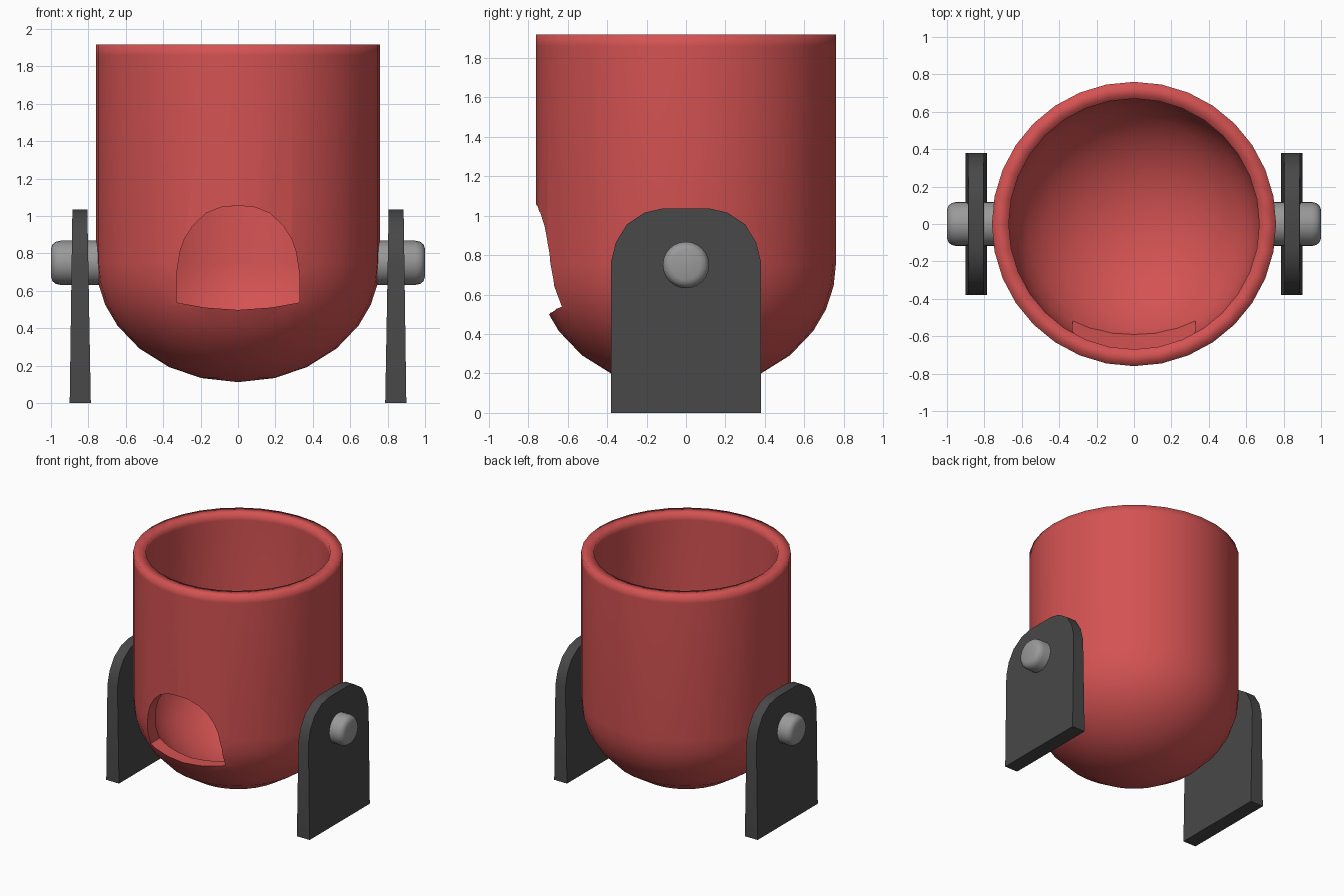
import bpy, bmesh, math

if "Cube" in bpy.data.objects:
    bpy.data.objects.remove(bpy.data.objects["Cube"])


def material(name, rgb):
    m = bpy.data.materials.new(name)
    m.diffuse_color = (*rgb, 1)
    m.use_nodes = True
    m.node_tree.nodes["Principled BSDF"].inputs["Base Color"].default_value = m.diffuse_color
    return m


red = material("red", (0.66, 0.085, 0.085))
dark = material("dark grey", (0.065, 0.065, 0.065))
grey = material("mid grey", (0.32, 0.32, 0.32))


def finish(bm, name, mat):
    bmesh.ops.recalc_face_normals(bm, faces=bm.faces)
    me = bpy.data.meshes.new(name)
    bm.to_mesh(me)
    bm.free()
    ob = bpy.data.objects.new(name, me)
    bpy.context.collection.objects.link(ob)
    me.materials.append(mat)
    return ob


def smooth(ob, angle):
    bpy.ops.object.select_all(action='DESELECT')
    bpy.context.view_layer.objects.active = ob
    ob.select_set(True)
    bpy.ops.object.shade_smooth_by_angle(angle=math.radians(angle))


def lathe(profile, name, mat, steps):
    # profile of (radius, height), spun around z
    bm = bmesh.new()
    vs = [bm.verts.new((r, 0, z)) for r, z in profile]
    es = [bm.edges.new(p) for p in zip(vs, vs[1:])]
    bmesh.ops.spin(bm, geom=vs + es, cent=(0, 0, 0), axis=(0, 0, 1),
                   angle=2 * math.pi, steps=steps, use_duplicate=False)
    bmesh.ops.remove_doubles(bm, verts=bm.verts, dist=1e-4)
    return finish(bm, name, mat)


def prism(front, back, name, mat):
    # two matching outlines joined into a solid
    bm = bmesh.new()
    a = [bm.verts.new(p) for p in front]
    b = [bm.verts.new(p) for p in back]
    bm.faces.new(a)
    bm.faces.new(b[::-1])
    n = len(a)
    for i in range(n):
        j = (i + 1) % n
        bm.faces.new((a[j], a[i], b[i], b[j]))
    return finish(bm, name, mat)


# Cup: outer wall with domed base, flat rim and offset inner wall
angles = (75, 61, 46, 32, 21, 10, 0)


def dome(r, h):
    return [(r * math.cos(math.radians(a)), 0.755 - h * math.sin(math.radians(a)))
            for a in angles]


outer = [(0, 0.112)] + dome(0.76, 0.643) + [(0.76, 1.86), (0.76, 1.918)]
inner = [(0, 0.2)] + dome(0.67, 0.555) + [(0.67, 1.86), (0.67, 1.918)]
cup = lathe(outer + inner[::-1], "cup", red, 32)

# Arched opening cut through the front wall
half = [(0.33, 0.538), (0.33, 0.68), (0.31, 0.81), (0.285, 0.88), (0.24, 0.95),
        (0.17, 1.015), (0.09, 1.047)]
arch = [(0, 0.498), (0.18, 0.511)] + half + [(0, 1.056)]
arch += [(-x, z) for x, z in half[::-1]] + [(-0.18, 0.511)]
cutter = prism([(x, -1, z) for x, z in arch], [(x, -0.3, z) for x, z in arch],
               "opening_cutter", red)
cutter.hide_render = True
mod = cup.modifiers.new("opening", 'BOOLEAN')
mod.object, mod.operation, mod.solver = cutter, 'DIFFERENCE', 'EXACT'
bpy.context.view_layer.objects.active = cup
bpy.ops.object.modifier_apply(modifier=mod.name)
bpy.data.objects.remove(cutter)
smooth(cup, 40)
# soft shading over the rim
for e in cup.data.edges:
    if all(cup.data.vertices[v].co.z > 1.9 for v in e.vertices):
        e.use_edge_sharp = False

# Side plates with clipped round tops, tapering upward, and axle pins
side = [(0.38, 0), (0.38, 0.765), (0.355, 0.865), (0.30, 0.955), (0.21, 1.015), (0.12, 1.036)]
outline = side + [(-y, z) for y, z in side[::-1]]
for s, label in ((1, "right"), (-1, "left")):
    plate = prism([(s * (0.787 + 0.018 * z), y, z) for y, z in outline],
                  [(s * (0.9 - 0.014 * z), y, z) for y, z in outline],
                  label + "_support", dark)
    smooth(plate, 35)
    pin = lathe([(0, 0.71), (0.118, 0.71), (0.118, 0.95), (0.112, 0.975),
                 (0.098, 0.992), (0.075, 1.0), (0, 1.0)], label + "_pin", grey, 24)
    pin.rotation_euler = (0, s * math.pi / 2, 0)
    pin.location = (0, 0, 0.75)
    smooth(pin, 40)
